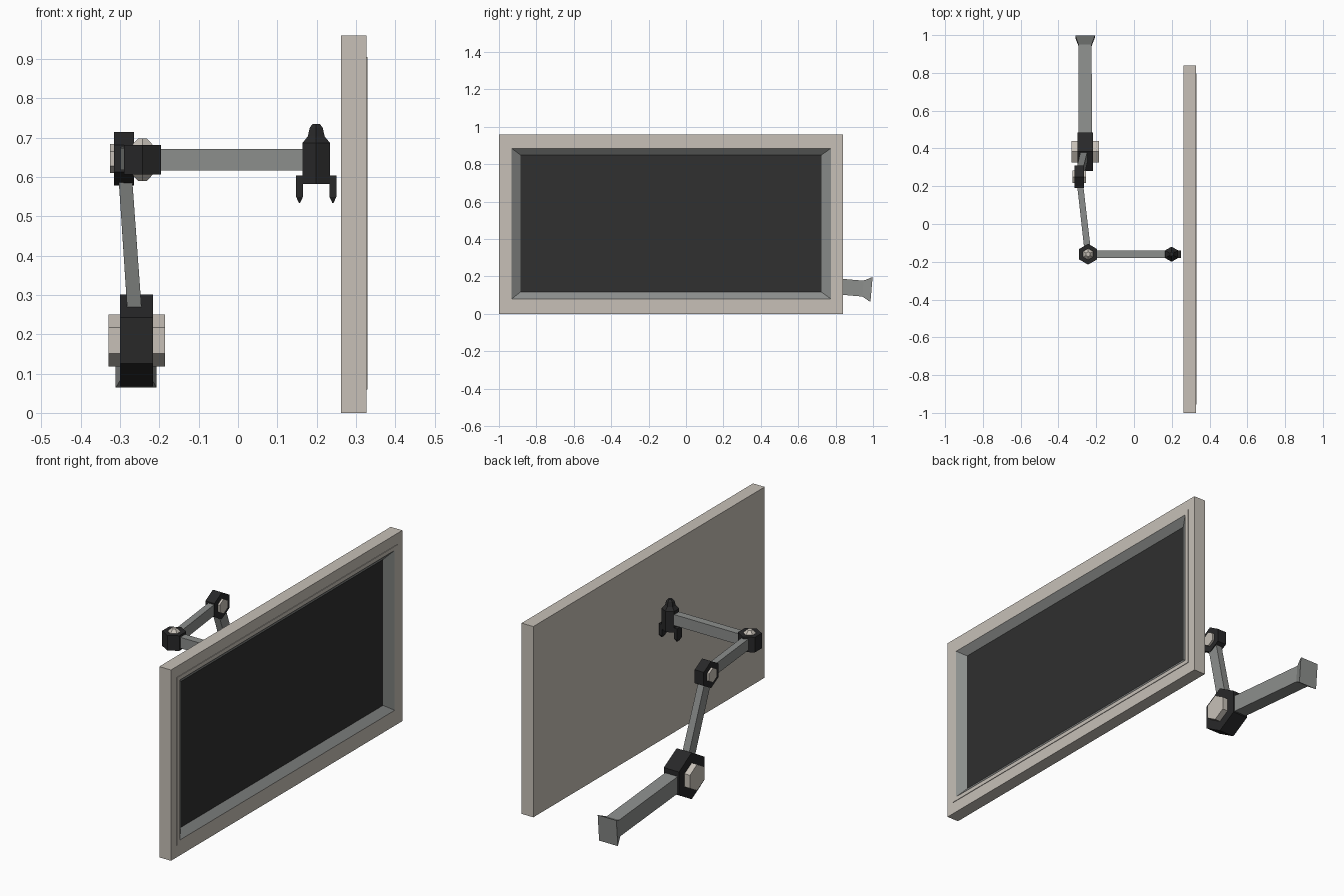
import bpy, bmesh, math
from mathutils import Vector

if "Cube" in bpy.data.objects:
    bpy.data.objects.remove(bpy.data.objects["Cube"])


def material(name, rgb):
    m = bpy.data.materials.new(name)
    m.diffuse_color = (*rgb, 1)
    m.use_nodes = True
    m.node_tree.nodes["Principled BSDF"].inputs["Base Color"].default_value = m.diffuse_color
    return m


SHELL = material("warm light grey", (0.57, 0.53, 0.475))
STEEL = material("mid grey", (0.262, 0.272, 0.264))
BLACK = material("joint black", (0.021, 0.021, 0.022))
SCREEN = material("screen black", (0.029, 0.029, 0.029))


def loft(name, rings, mats, pick=None):
    """Skin a list of point rings, cap both ends; pick(i) gives the material of band i."""
    bm = bmesh.new()
    vs = [[bm.verts.new(p) for p in r] for r in rings]
    n = len(rings[0])
    bm.faces.new(vs[0])
    for i in range(len(vs) - 1):
        for k in range(n):
            f = bm.faces.new((vs[i][k], vs[i][(k + 1) % n],
                              vs[i + 1][(k + 1) % n], vs[i + 1][k]))
            f.material_index = pick(i) if pick else 0
    f = bm.faces.new(vs[-1])
    f.material_index = pick(len(vs) - 1) if pick else 0
    bmesh.ops.recalc_face_normals(bm, faces=bm.faces)
    me = bpy.data.meshes.new(name)
    bm.to_mesh(me)
    bm.free()
    for m in mats:
        me.materials.append(m)
    ob = bpy.data.objects.new(name, me)
    bpy.context.collection.objects.link(ob)
    return ob


def prism(name, centre, axis, ref, profile, mat, sides=6):
    """Stack of polygons along axis; profile is (offset, radius), first corner on ref."""
    c, a, r = Vector(centre), Vector(axis), Vector(ref)
    s = a.cross(r)
    rings = []
    for t, rad in profile:
        rings.append([c + a * t + rad * (r * math.cos(q) + s * math.sin(q))
                      for q in (2 * math.pi * k / sides for k in range(sides))])
    return loft(name, rings, [mat])


def bar(name, p0, p1, hint, sections, mat):
    """Rectangular bar; sections are (fraction, width, height), height follows hint."""
    p0, p1 = Vector(p0), Vector(p1)
    d = (p1 - p0).normalized()
    v = Vector(hint)
    v = (v - d * v.dot(d)).normalized()
    u = d.cross(v)
    rings = []
    for t, w, h in sections:
        c = p0.lerp(p1, t)
        rings.append([c + u * w / 2 * a + v * h / 2 * b
                      for a, b in ((-1, -1), (1, -1), (1, 1), (-1, 1))])
    return loft(name, rings, [mat])


def rect(x, y0, y1, z0, z1):
    return [(x, y0, z0), (x, y1, z0), (x, y1, z1), (x, y0, z1)]


X, Y, Z = (1, 0, 0), (0, 1, 0), (0, 0, 1)

# Display: slab, thin raised lip, sloped recess walls and dark screen
loft("display_panel", [
    rect(0.262, -1, 0.84, 0, 0.96),
    rect(0.327, -1, 0.84, 0, 0.96),
    rect(0.327, -0.955, 0.797, 0.06, 0.905),
    rect(0.33, -0.955, 0.797, 0.06, 0.905),
    rect(0.33, -0.932, 0.775, 0.08, 0.885),
    rect(0.30, -0.886, 0.725, 0.116, 0.85),
], [SHELL, STEEL, SCREEN], lambda i: {4: 1, 5: 2}.get(i, 0))

# Joint centres
A = (-0.258, 0.383, 0.184)
B = (-0.290, 0.250, 0.647)
C = (-0.243, -0.160, 0.644)
G = (0.199, -0.160, 0.644)

# Shoulder, elbow and wrist: hexagonal bodies with light caps on both ends
prism("shoulder_joint", A, X, Z, [(-0.042, 0.117), (0.042, 0.117)], BLACK)
prism("shoulder_caps", A, X, Z, [(-0.072, 0.066), (0.072, 0.066)], SHELL)
prism("elbow_joint", B, X, Z, [(-0.025, 0.068), (0.025, 0.068)], BLACK)
prism("elbow_caps", B, X, Z, [(-0.036, 0.037), (0.036, 0.037)], SHELL)
prism("wrist_joint", C, Z, Y, [(-0.038, 0.055), (0.038, 0.055)], BLACK)
prism("wrist_caps", C, Z, Y,
      [(-0.054, 0.013), (-0.038, 0.03), (0.038, 0.03), (0.054, 0.013)], SHELL)

# Arm links; the base link flares into a mounting foot
bar("base_link", A, (-0.259, 0.992, 0.131), Z,
    [(0, 0.07, 0.085), (0.925, 0.07, 0.085), (1, 0.104, 0.134)], STEEL)
bar("upper_link", A, B, Y, [(0, 0.037, 0.057), (1, 0.034, 0.055)], STEEL)
bar("middle_link", B, C, Z, [(0, 0.032, 0.056), (1, 0.034, 0.056)], STEEL)
bar("fore_link", C, G, Z, [(0, 0.04, 0.055), (1, 0.038, 0.055)], STEEL)

# Gripper head with rounded tip
prism("gripper_head", G, Z, Y,
      [(-0.062, 0.04), (0.043, 0.04), (0.059, 0.025), (0.081, 0.019), (0.091, 0.011)], BLACK)

# Two pointed gripper fingers
for side, label in ((-1, "left"), (1, "right")):
    x = G[0] + side * 0.0425
    bar("gripper_finger_" + label, (x, G[1], 0.604), (x, G[1], 0.534), Y,
        [(0, 0.017, 0.038), (0.78, 0.017, 0.038), (1, 0.003, 0.02)], BLACK)
